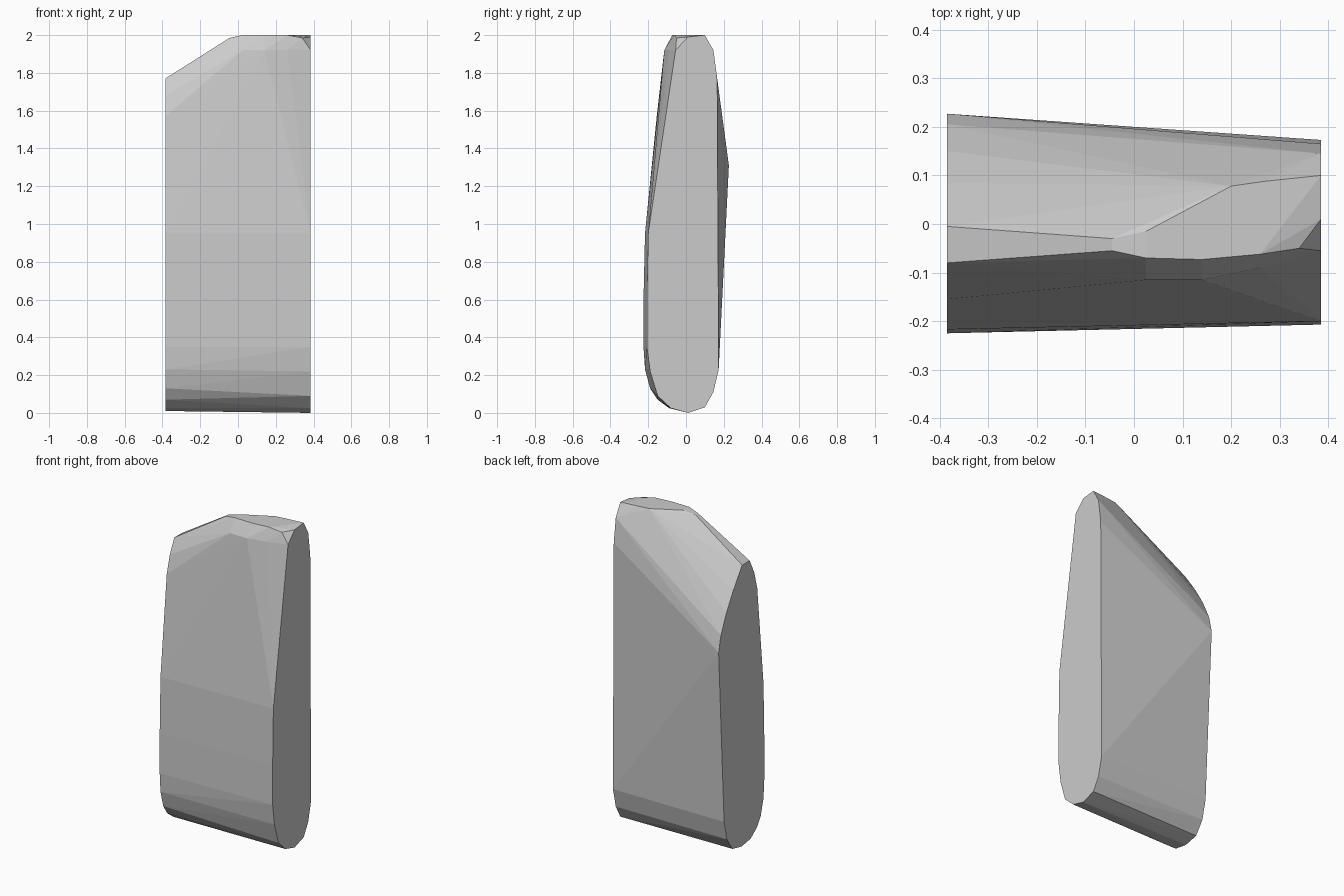
import bpy, bmesh

# Flat end profiles as (y, z) outlines
left_end = [(-0.005, 1.77), (0.085, 1.64), (0.15, 1.53), (0.205, 1.41), (0.227, 1.31),
            (0.173, 0.23), (0.145, 0.11), (0.09, 0.03), (0.0, 0.01), (-0.09, 0.025),
            (-0.15, 0.07), (-0.19, 0.13), (-0.217, 0.23), (-0.225, 0.35), (-0.225, 0.6),
            (-0.217, 0.95), (-0.155, 1.57), (-0.125, 1.68), (-0.08, 1.77)]
right_end = [(0.01, 1.99), (0.1, 2.0), (0.145, 1.92), (0.165, 1.77), (0.173, 0.23),
             (0.145, 0.11), (0.1, 0.03), (0.01, 0.0), (-0.08, 0.025), (-0.15, 0.09),
             (-0.19, 0.22), (-0.207, 0.35), (-0.207, 0.6), (-0.2, 0.95), (-0.055, 1.92)]

# Bevelled crown joining the two ends
crown = [(-0.045, -0.03, 1.985), (-0.045, -0.055, 1.985), (0.025, -0.015, 2.0),
         (0.2, 0.078, 2.0), (0.27, 0.088, 2.0), (0.025, -0.07, 2.0),
         (0.14, -0.073, 2.0), (0.26, -0.062, 2.0), (0.34, -0.05, 1.985),
         (0.025, -0.115, 1.92), (0.14, -0.115, 1.92), (0.26, -0.09, 1.92)]

half_width = 0.385
points = [(-half_width, y, z) for y, z in left_end]
points += [(half_width, y, z) for y, z in right_end]
points += crown

# Chiselled stone slab: convex skin over the outlines
bm = bmesh.new()
for p in points:
    bm.verts.new(p)
hull = bmesh.ops.convex_hull(bm, input=bm.verts[:])
loose = [v for v in bm.verts if not v.link_faces]
bmesh.ops.delete(bm, geom=loose, context='VERTS')
bmesh.ops.dissolve_limit(bm, angle_limit=0.003, verts=bm.verts[:], edges=bm.edges[:])
bmesh.ops.recalc_face_normals(bm, faces=bm.faces[:])

mesh = bpy.data.meshes.new("slab")
bm.to_mesh(mesh)
bm.free()
bpy.context.collection.objects.link(bpy.data.objects.new("slab", mesh))
